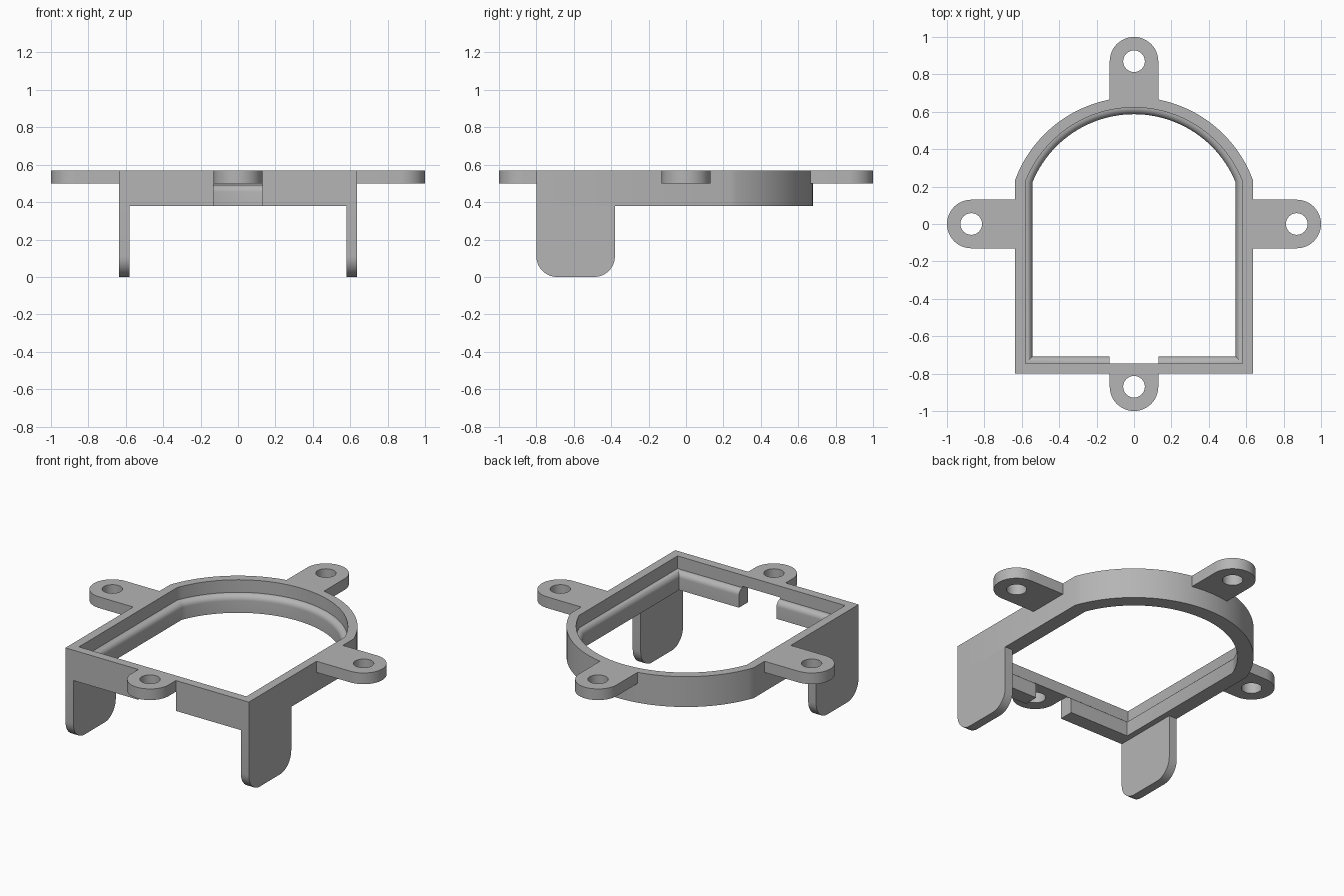
import bpy, bmesh, math
from mathutils import Matrix

cube = bpy.data.objects.get("Cube")
if cube:
    bpy.data.objects.remove(cube, do_unlink=True)

grey = bpy.data.materials.new("plain grey")
grey.use_nodes = True
grey.diffuse_color = (0.46, 0.46, 0.46, 1)
grey.node_tree.nodes["Principled BSDF"].inputs["Base Color"].default_value = (0.46, 0.46, 0.46, 1)

TOP, RIM_LOW, TAB_LOW = 0.57, 0.38, 0.5
HALF, FRONT, RADIUS, WALL, LIP = 0.635, -0.8, 0.678, 0.055, 0.036


def activate(obj):
    bpy.ops.object.select_all(action="DESELECT")
    obj.select_set(True)
    bpy.context.view_layer.objects.active = obj


def add_object(name, bm):
    bmesh.ops.recalc_face_normals(bm, faces=bm.faces[:])
    mesh = bpy.data.meshes.new(name)
    bm.to_mesh(mesh)
    bm.free()
    mesh.materials.append(grey)
    obj = bpy.data.objects.new(name, mesh)
    bpy.context.collection.objects.link(obj)
    return obj


def smooth(obj):
    activate(obj)
    bpy.ops.object.shade_smooth_by_angle(angle=math.radians(30))


def arc(cx, cy, r, start, end, steps):
    angles = [math.radians(start + (end - start) * i / steps) for i in range(steps + 1)]
    return [(cx + r * math.cos(a), cy + r * math.sin(a)) for a in angles]


def plate(name, loops, thickness, matrix):
    """Filled outline with optional holes, extruded both ways about its plane."""
    curve = bpy.data.curves.new(name, "CURVE")
    curve.dimensions, curve.fill_mode = "2D", "BOTH"
    curve.extrude = thickness / 2
    for pts in loops:
        spline = curve.splines.new("POLY")
        spline.points.add(len(pts) - 1)
        for p, (x, y) in zip(spline.points, pts):
            p.co = (x, y, 0, 1)
        spline.use_cyclic_u = True
    curve.materials.append(grey)
    obj = bpy.data.objects.new(name, curve)
    bpy.context.collection.objects.link(obj)
    activate(obj)
    bpy.ops.object.convert(target="MESH")
    obj = bpy.context.object
    obj.data.transform(matrix)
    smooth(obj)
    return obj


# Arched rim: one wall section with a rounded inner lip, swept round the outline
def outline(inset):
    w, r = HALF - inset, RADIUS - inset
    a = math.degrees(math.acos(w / r))
    front = FRONT + inset
    return [(-w, front), (w, front)] + arc(0, 0, r, a, 180 - a, 48)


section = [(0, RIM_LOW), (0, TOP), (WALL, TOP)]
section += arc(WALL, 0.455, LIP, 90, 0, 8)
section += [(WALL + LIP, RIM_LOW)]
bm = bmesh.new()
rings = [[bm.verts.new((x, y, z)) for x, y in outline(d)] for d, z in section]
for k, ring in enumerate(rings):
    nxt = rings[(k + 1) % len(rings)]
    for i in range(len(ring)):
        j = (i + 1) % len(ring)
        bm.faces.new((ring[i], ring[j], nxt[j], nxt[i]))
rim = add_object("arched_rim", bm)

# Notch through the front wall beneath the front tab
bm = bmesh.new()
bmesh.ops.create_cube(bm, size=1, matrix=Matrix.Translation((0, -0.75, 0.4))
                      @ Matrix.Diagonal((0.26, 0.2, 0.2, 1)))
cutter = add_object("notch_cutter", bm)
cutter.hide_render = True
cut = rim.modifiers.new("notch", "BOOLEAN")
cut.object, cut.operation, cut.solver = cutter, "DIFFERENCE", "EXACT"
activate(rim)
bpy.ops.object.modifier_apply(modifier=cut.name)
bpy.data.objects.remove(cutter, do_unlink=True)
smooth(rim)

# Four mounting tabs with screw holes
for name, turn, root in (("left_tab", 0, 0.63), ("back_tab", 90, 0.645),
                         ("right_tab", 180, 0.63), ("front_tab", 270, 0.795)):
    edge = [(root, -0.13)] + arc(0.87, 0, 0.13, -90, 90, 24) + [(root, 0.13)]
    hole = arc(0.87, 0, 0.058, 0, 360, 32)[:-1]
    plate(name, [edge, hole], TOP - TAB_LOW,
          Matrix.Translation((0, 0, (TOP + TAB_LOW) / 2))
          @ Matrix.Rotation(math.radians(turn), 4, "Z"))

# Two side legs with rounded lower corners
back, r = -0.38, 0.11
profile = [(back, RIM_LOW), (FRONT, RIM_LOW)]
profile += arc(FRONT + r, r, r, 180, 270, 10) + arc(back - r, r, r, 270, 360, 10)
upright = Matrix(((0, 0, 1, 0), (1, 0, 0, 0), (0, 1, 0, 0), (0, 0, 0, 1)))
for name, side in (("left_leg", 1), ("right_leg", -1)):
    plate(name, [profile], WALL,
          Matrix.Translation((side * (HALF - WALL / 2), 0, 0)) @ upright)
